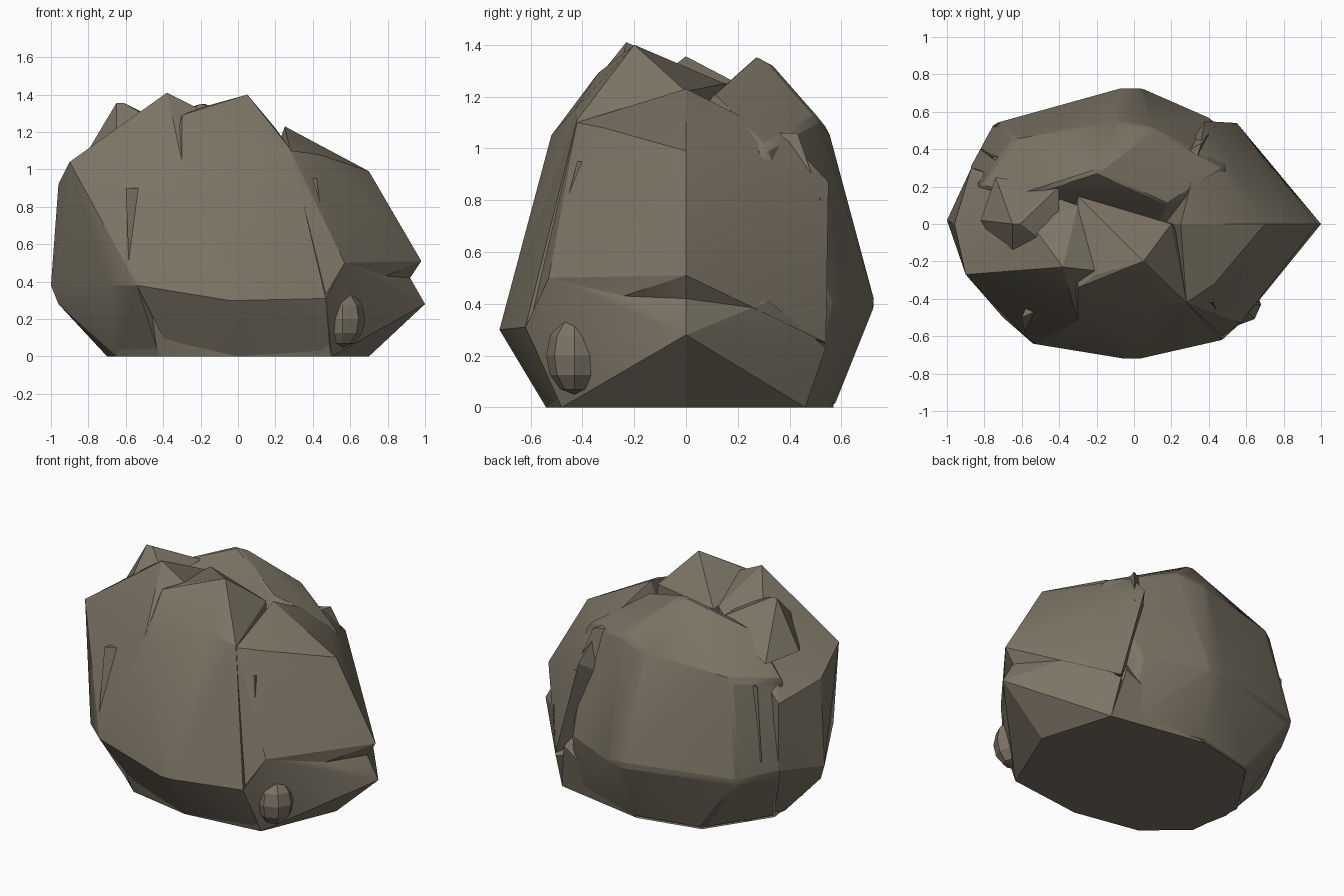
import bpy
import bmesh
import math
from mathutils import Vector

old = bpy.data.objects.get("Cube")
if old:
    bpy.data.objects.remove(old, do_unlink=True)

# One weathered stone colour
stone = bpy.data.materials.new("brown grey stone")
stone.use_nodes = True
stone.diffuse_color = (0.2, 0.175, 0.13, 1)
stone.node_tree.nodes["Principled BSDF"].inputs["Base Color"].default_value = stone.diffuse_color


def finish(obj, bevel=0.0):
    """Give a stone its colour, worn edges and angle-limited smooth shading."""
    obj.data.materials.append(stone)
    if bevel:
        worn = obj.modifiers.new("worn edges", "BEVEL")
        worn.width = bevel
        worn.segments = 1
        worn.limit_method = "ANGLE"
        worn.angle_limit = math.radians(25)
    bpy.ops.object.select_all(action="DESELECT")
    obj.select_set(True)
    bpy.context.view_layer.objects.active = obj
    bpy.ops.object.shade_smooth_by_angle(angle=math.radians(22))
    return obj


def boulder(name, corners, bevel=0.0):
    """Convex faceted stone wrapped around its corner points."""
    bm = bmesh.new()
    for corner in corners:
        bm.verts.new(Vector(corner))
    result = bmesh.ops.convex_hull(bm, input=bm.verts[:])
    unused = set(result["geom_interior"]) | set(result["geom_unused"])
    loose = [v for v in unused if isinstance(v, bmesh.types.BMVert)]
    bmesh.ops.delete(bm, geom=loose, context="VERTS")
    bmesh.ops.dissolve_limit(bm, angle_limit=math.radians(3), verts=bm.verts[:], edges=bm.edges[:])
    bmesh.ops.recalc_face_normals(bm, faces=bm.faces[:])
    mesh = bpy.data.meshes.new(name)
    bm.to_mesh(mesh)
    bm.free()
    obj = bpy.data.objects.new(name, mesh)
    bpy.context.collection.objects.link(obj)
    return finish(obj, bevel)


# Solid core with the flat underside
boulder("core", [
    (.7, 0, 0), (.56, .46, 0), (-.05, .57, 0), (-.45, .48, 0), (-.7, .1, 0),
    (-.66, -.25, 0), (-.42, -.46, 0), (0, -.54, 0), (.5, -.48, 0),
    (.5, .53, .3), (-.5, -.55, .3), (.48, -.58, .3), (0, 0, 1.1),
])

# Broad rounded back with a low ledge and one summit
boulder("back_boulder", [
    (-.7, .1, 0), (-.45, .48, 0), (-.05, .57, 0), (.45, .46, 0), (.6, .2, 0),
    (-.88, .3, .4), (-.75, .54, .4), (-.07, .73, .4), (.03, .73, .4), (.42, .56, .4),
    (-.84, .2, .95), (-.64, .46, 1.0), (-.08, .55, 1.07), (.1, .51, 1.12), (.5, .3, 1.0),
    (-.6, .15, 1.2), (-.2, .28, 1.36), (-.16, .32, 1.34), (.2, .1, 1.2), (0, -.3, .5),
], .02)

# Front mass with its tall leaning face
boulder("front_boulder", [
    (-.35, -.45, 0), (0, -.54, 0), (.5, -.47, 0), (.3, 0, 0),
    (-.54, -.64, .38), (-.3, -.64, .36), (-.05, -.72, .3), (.03, -.72, .3),
    (.23, -.62, .26), (.47, -.62, .31), (-.3, -.52, 1.05), (.1, -.43, 1.15),
    (.28, -.42, 1.11), (-.3, -.34, 1.29), (-.2, -.27, 1.33), (.05, -.2, 1.4),
    (.2, 0, 1.22), (-.3, .15, 1.25),
])

# Left slab leaning up to the front left summit
boulder("left_slab", [
    (-.7, 0, 0), (-.65, -.25, 0), (-.42, -.45, 0), (-.6, .25, 0),
    (-.96, 0, .28), (-1, .02, .38), (-.7, -.5, .38), (-.54, -.64, .38),
    (-.87, .3, .42), (-.87, .3, .85), (-.96, 0, .92), (-.9, -.27, 1.04),
    (-.3, -.52, 1.05), (-.38, -.23, 1.41), (-.2, -.25, 1.32), (-.55, 0, 1.28), (-.3, .1, 1.25),
])
boulder("left_summit", [
    (-.65, 0, 1.355), (-.61, 0, 1.355), (-.82, .02, 1.07), (-.48, -.1, 1.28),
    (-.4, .2, 1.25), (-.74, .25, 1.05), (-.65, -.25, 1.1), (-.4, 0, 1.25),
])

# Pointed right side, split by a shallow notch
notch = [(.92, 0, .42), (.79, -.24, .43), (.72, .32, .41)]
boulder("right_wedge", notch + [
    (.98, 0, .51), (.7, 0, .99), (.25, 0, 1.23), (.55, .54, .25),
    (.38, .55, .87), (.35, .4, 1.03), (.28, -.42, 1.1),
    (.43, -.32, 1.08), (.57, -.53, .5), (.47, -.6, .33), (0, 0, .5),
])
boulder("right_foot", notch + [
    (.7, 0, 0), (.56, .46, 0), (.5, -.48, 0), (1, 0, .28),
    (.55, .54, .23), (.57, -.53, .5), (.47, -.62, .31), (0, 0, .2),
])

# Upright splinters lying against the faces: top, foot, width
splinters = {
    "front_left_splinter": ((-.6, -.5, .9), (-.58, -.6, .4), .05),
    "back_right_splinter": ((.36, .43, 1.06), (.43, .52, .8), .05),
    "back_left_splinter": ((-.76, .36, .95), (-.82, .4, .5), .05),
    "front_right_splinter": ((.42, -.42, .95), (.5, -.56, .4), .06),
}
for name, (top, foot, width) in splinters.items():
    top, foot = Vector(top), Vector(foot)
    outward = Vector((foot.x, foot.y, 0)).normalized()
    side = outward.cross(Vector((0, 0, 1))) * width
    inward = outward * -.12
    boulder(name, [top, foot, top + side + inward, top - side + inward,
                   foot + side + inward, foot - side + inward])

# Small rounded stone at the front right foot
bpy.ops.mesh.primitive_uv_sphere_add(segments=8, ring_count=6, radius=1, location=(.56, -.43, .2))
pebble = bpy.context.object
pebble.name = "foot_pebble"
pebble.scale = (.12, .11, .15)
finish(pebble)
